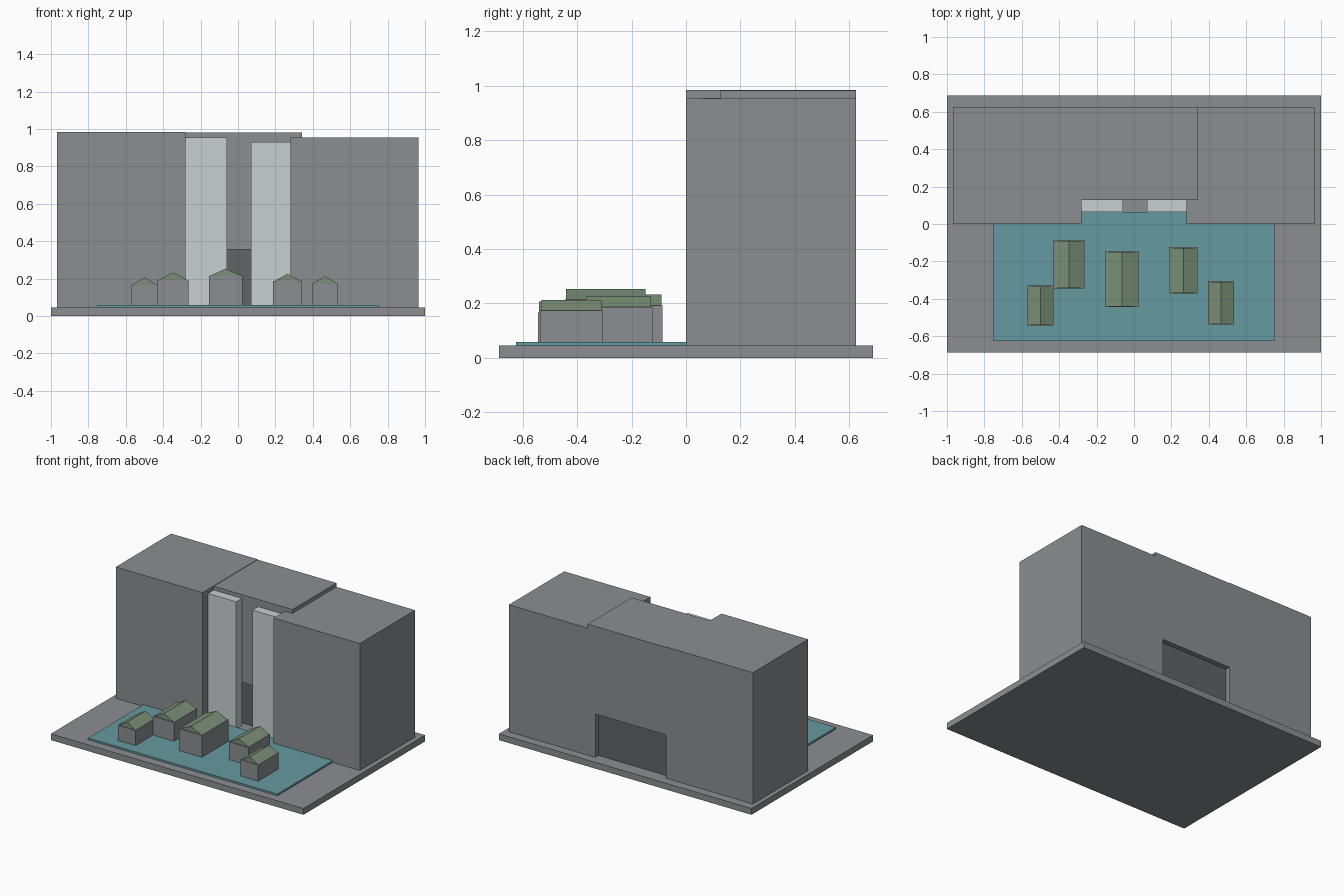
import bpy

cube = bpy.data.objects.get("Cube")
if cube:
    bpy.data.objects.remove(cube, do_unlink=True)


def make_material(name, r, g, b):
    mat = bpy.data.materials.new(name)
    mat.use_nodes = True
    mat.diffuse_color = (r, g, b, 1)
    mat.node_tree.nodes["Principled BSDF"].inputs["Base Color"].default_value = (r, g, b, 1)
    return mat


stone = make_material("grey stone", 0.26, 0.27, 0.285)
dark = make_material("dark recess", 0.12, 0.125, 0.13)
water = make_material("teal water", 0.13, 0.32, 0.35)
falling = make_material("pale falling water", 0.58, 0.63, 0.64)
green = make_material("green roof", 0.2, 0.28, 0.19)


def add_mesh(name, verts, faces, mat):
    mesh = bpy.data.meshes.new(name)
    mesh.from_pydata(verts, [], faces)
    mesh.materials.append(mat)
    obj = bpy.data.objects.new(name, mesh)
    bpy.context.collection.objects.link(obj)
    return obj


def extrude_y(name, profile, y0, y1, mat):
    """Extrude a counter-clockwise (x, z) profile from y0 back to y1."""
    n = len(profile)
    verts = [(x, y, z) for y in (y0, y1) for x, z in profile]
    faces = [tuple(range(n)), tuple(reversed(range(n, 2 * n)))]
    for i in range(n):
        j = (i + 1) % n
        faces.append((j, i, n + i, n + j))
    return add_mesh(name, verts, faces, mat)


def box(name, x0, x1, y0, y1, z0, z1, mat):
    return extrude_y(name, [(x0, z0), (x1, z0), (x1, z1), (x0, z1)], y0, y1, mat)


GROUND, POOL = 0.045, 0.058

# Ground slab and pool
box("ground_slab", -1, 1, -0.688, 0.688, 0, GROUND, stone)
box("pool", -0.75, 0.75, -0.625, 0, GROUND, POOL, water)
box("pool_inlet", -0.28, 0.28, 0, 0.063, GROUND, POOL, water)

# Cliff blocks with a bridging block over the central opening
box("right_cliff", -0.968, -0.281, 0, 0.625, GROUND, 0.985, stone)
box("left_cliff", 0.281, 0.965, 0, 0.625, GROUND, 0.954, stone)
box("middle_cliff", -0.281, 0.281, 0.127, 0.625, 0.355, 0.954, stone)
box("middle_cap", -0.281, 0.342, 0.127, 0.625, 0.954, 0.982, stone)
box("cave_backing", -0.281, 0.281, 0.16, 0.59, GROUND, 0.355, dark)

# Two waterfalls
box("right_waterfall", -0.281, -0.058, 0.063, 0.127, GROUND, 0.955, falling)
box("left_waterfall", 0.07, 0.281, 0.063, 0.127, GROUND, 0.93, falling)

# Gabled houses: x centre, y centre, width, depth, eave, ridge
houses = [
    (-0.5, -0.437, 0.14, 0.215, 0.167, 0.207),
    (-0.347, -0.216, 0.165, 0.26, 0.192, 0.233),
    (-0.065, -0.295, 0.18, 0.3, 0.215, 0.253),
    (0.265, -0.248, 0.154, 0.248, 0.186, 0.226),
    (0.465, -0.421, 0.14, 0.23, 0.174, 0.213),
]
INSET = 0.004
for i, (cx, cy, w, d, eave, ridge) in enumerate(houses, 1):
    x0, x1, y0, y1 = cx - w / 2, cx + w / 2, cy - d / 2, cy + d / 2
    box(f"house_{i}_walls", x0, x1, y0, y1, POOL, eave, stone)
    gable = [(x0 + INSET, eave), (x1 - INSET, eave), (cx, ridge)]
    extrude_y(f"house_{i}_roof", gable, y0 + INSET, y1 - INSET, green)
